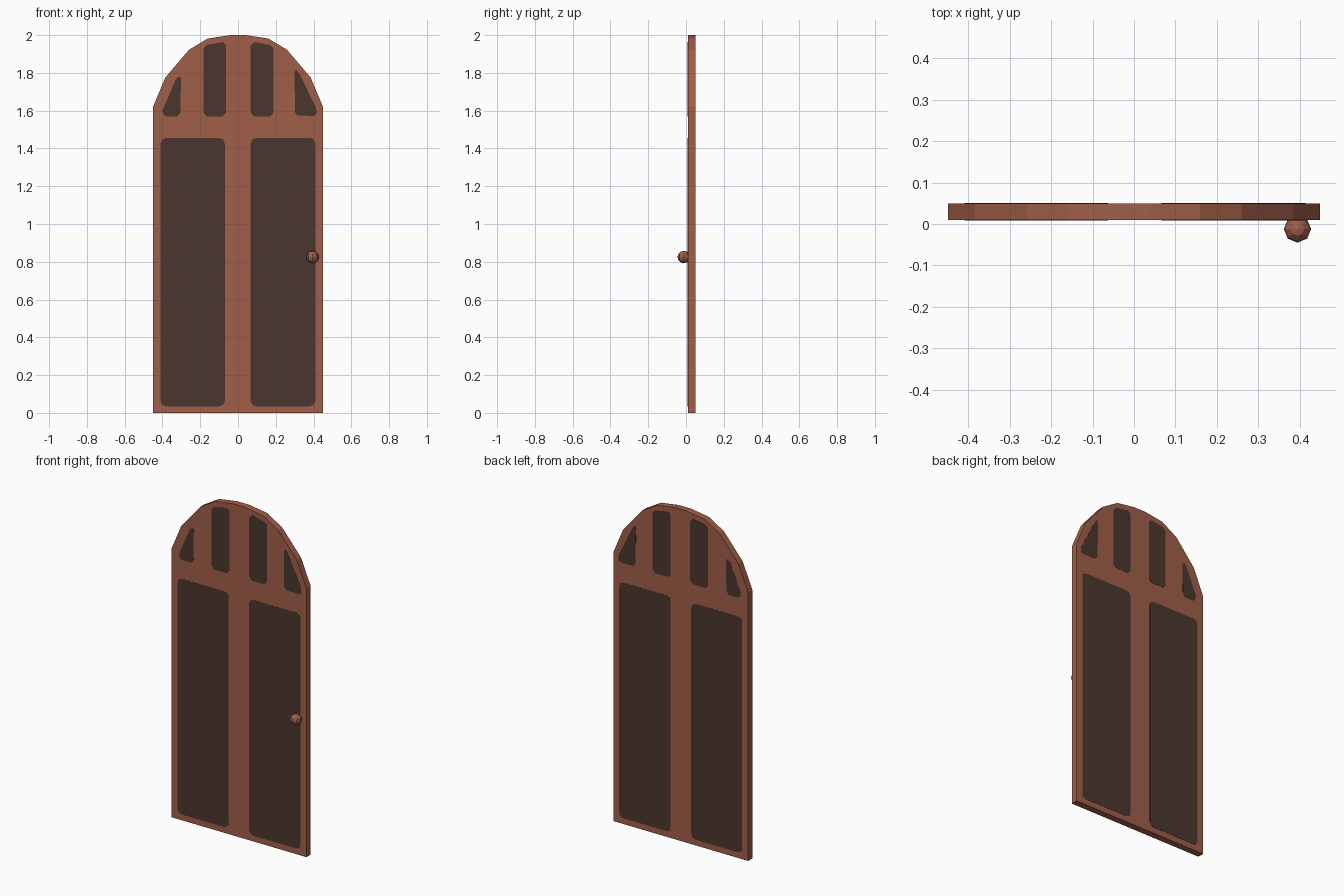
import bpy, bmesh, math
from mathutils import Matrix

if "Cube" in bpy.data.objects:
    bpy.data.objects.remove(bpy.data.objects["Cube"])


def material(name, rgb):
    m = bpy.data.materials.new(name)
    m.diffuse_color = (*rgb, 1.0)
    m.use_nodes = True
    m.node_tree.nodes["Principled BSDF"].inputs["Base Color"].default_value = m.diffuse_color
    return m


wood = material("reddish_wood", (0.352, 0.114, 0.065))
dark = material("dark_panel", (0.070, 0.037, 0.027))


def finish(bm, name, mat):
    bmesh.ops.recalc_face_normals(bm, faces=bm.faces)
    me = bpy.data.meshes.new(name)
    bm.to_mesh(me)
    bm.free()
    me.materials.append(mat)
    ob = bpy.data.objects.new(name, me)
    bpy.context.collection.objects.link(ob)
    return ob


def plate(name, outline, y0, y1, mat):
    """Extrude an x-z outline from y0 to y1."""
    bm = bmesh.new()
    face = bm.faces.new([bm.verts.new((x, y0, z)) for x, z in outline])
    ext = bmesh.ops.extrude_face_region(bm, geom=[face])
    for v in ext["geom"]:
        if isinstance(v, bmesh.types.BMVert):
            v.co.y = y1
    return finish(bm, name, mat)


def clipped_box(x0, x1, z0, z1, r):
    """Rectangle with two-step rounded corners."""
    pts = []
    for cx, cz, a0 in ((x1 - r, z1 - r, 0), (x0 + r, z1 - r, 90),
                       (x0 + r, z0 + r, 180), (x1 - r, z0 + r, 270)):
        for a in (0, 45, 90):
            t = math.radians(a0 + a)
            pts.append((cx + r * math.cos(t), cz + r * math.sin(t)))
    return pts


FRONT, BACK = 0.01, 0.05

# Arched door slab
half = [(0.45, 0.0), (0.45, 1.62), (0.385, 1.775), (0.26, 1.922),
        (0.16, 1.982), (0.04, 2.0)]
plate("door_slab", half + [(-x, z) for x, z in reversed(half)], FRONT, BACK, wood)

# Dark panels, shown on both faces of the door
inner = [(0.085, 1.57), (0.17, 1.57), (0.187, 1.59), (0.187, 1.93),
         (0.17, 1.948), (0.085, 1.963), (0.067, 1.945), (0.067, 1.59)]
panels = {
    "lower_panel_left": clipped_box(-0.41, -0.07, 0.035, 1.455, 0.028),
    "lower_panel_right": clipped_box(0.067, 0.41, 0.035, 1.455, 0.028),
    "inner_window_left": [(-x + 0.004, z) for x, z in inner],
    "inner_window_right": inner,
    "outer_window_left": [(-0.40, 1.60), (-0.395, 1.58), (-0.38, 1.57), (-0.32, 1.57),
                          (-0.305, 1.59), (-0.302, 1.77), (-0.312, 1.782),
                          (-0.33, 1.765)],
    "outer_window_right": [(0.302, 1.59), (0.315, 1.575), (0.40, 1.572), (0.415, 1.582),
                           (0.414, 1.615), (0.325, 1.795), (0.308, 1.818),
                           (0.299, 1.805)],
}
for name, outline in panels.items():
    for side, y0, y1 in (("front", FRONT - 0.001, FRONT + 0.002),
                         ("back", BACK - 0.002, BACK + 0.001)):
        plate(f"{name}_{side}", outline, y0, y1, dark)

# Low-poly round knob
bm = bmesh.new()
bmesh.ops.create_uvsphere(bm, u_segments=8, v_segments=6, radius=0.033,
                          matrix=Matrix.Translation((0.395, -0.012, 0.825)))
finish(bm, "door_knob", wood)
